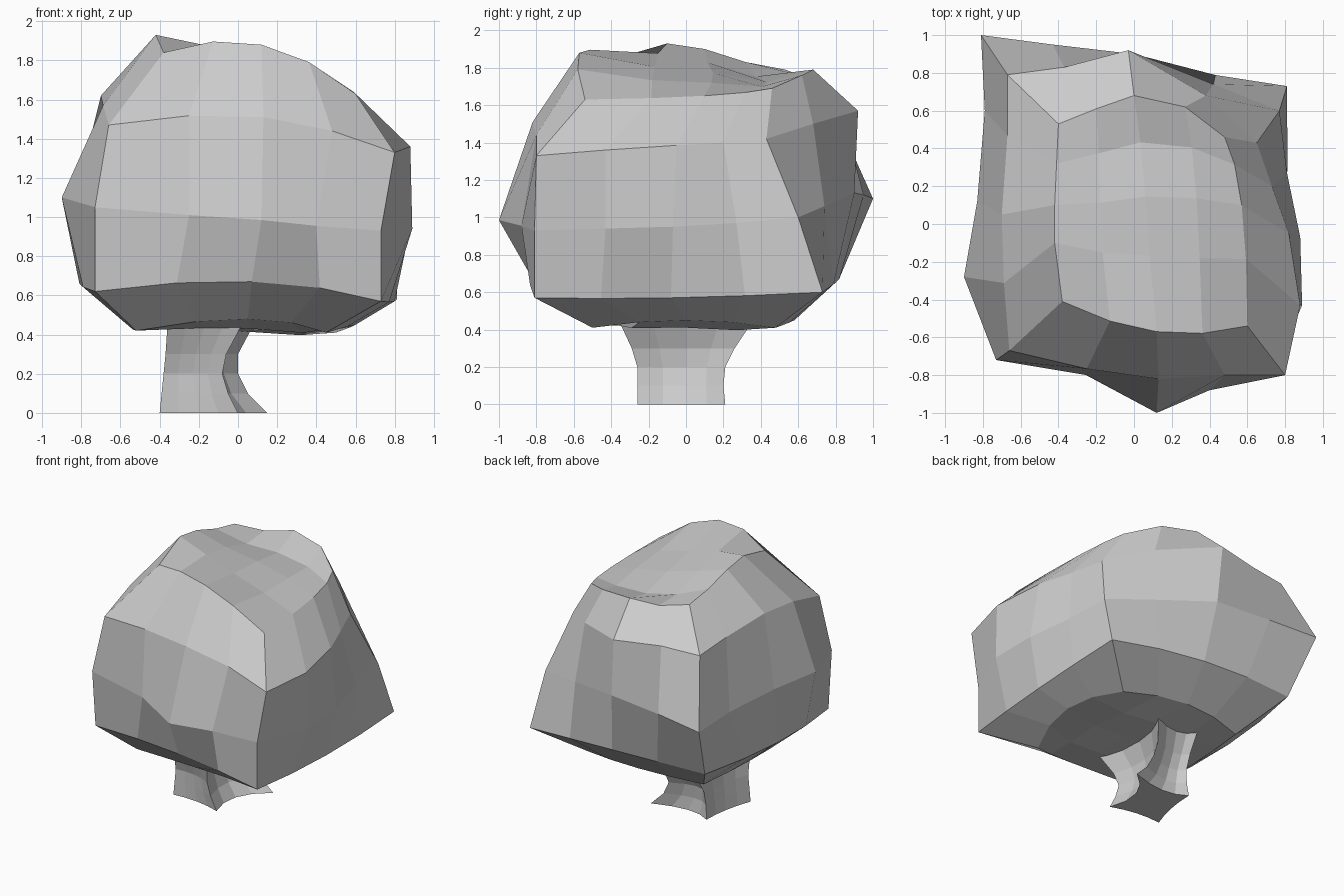
import bpy, bmesh
from mathutils import Vector

if "Cube" in bpy.data.objects:
    bpy.data.objects.remove(bpy.data.objects["Cube"])


def finish(bm, name):
    bmesh.ops.recalc_face_normals(bm, faces=bm.faces)
    mesh = bpy.data.meshes.new(name)
    bm.to_mesh(mesh)
    bm.free()
    bpy.context.collection.objects.link(bpy.data.objects.new(name, mesh))


def ring(bm, controls, bumps={}):
    """Four sides, each curved through corner, middle, corner: 16 vertices.
    bumps moves single vertices for an irregular outline."""
    c = [Vector(p) for p in controls]
    out = []
    for s in range(0, 8, 2):
        a, m, b = c[s], c[s + 1], c[(s + 2) % 8]
        out += [a, a * .375 + m * .75 - b * .125, m, b * .375 + m * .75 - a * .125]
    for i, p in bumps.items():
        out[i] = Vector(p)
    return [bm.verts.new(p) for p in out]


def bridge(bm, lower, upper):
    n = len(lower)
    for i in range(n):
        j = (i + 1) % n
        bm.faces.new((lower[i], lower[j], upper[j], upper[i]))


def patch(bm, r, dip=(0, 0, 0)):
    """Fill a 16-vertex ring with a 4 x 4 grid of quads, lowered by dip per column."""
    front, right = r[0:5], r[4:9]
    back, left = r[8:13][::-1], (r[12:16] + r[:1])[::-1]
    grid = [[None] * 5 for _ in range(5)]
    for i in range(5):
        grid[0][i], grid[4][i] = front[i], back[i]
        grid[i][0], grid[i][4] = left[i], right[i]
    for j in range(1, 4):
        for i in range(1, 4):
            u, v = i / 4, j / 4
            sides = (front[i].co * (1 - v) + back[i].co * v
                     + left[j].co * (1 - u) + right[j].co * u)
            corners = ((front[0].co * (1 - u) + front[4].co * u) * (1 - v)
                       + (back[0].co * (1 - u) + back[4].co * u) * v)
            grid[j][i] = bm.verts.new(sides - corners - Vector((0, 0, dip[i - 1])))
    for j in range(4):
        for i in range(4):
            bm.faces.new((grid[j][i], grid[j][i + 1], grid[j + 1][i + 1], grid[j + 1][i]))


# Leafy crown: uneven rings from front-left corner, counter-clockwise
under = [(-.52, -.48, .42), (.05, -.6, .48), (.45, -.5, .41), (.6, 0, .45),
         (.5, .48, .41), (0, .58, .45), (-.5, .5, .43), (-.54, 0, .43)]
rim = [(-.73, -.68, .62), (.07, -.82, .67), (.73, -.81, .57), (.8, -.08, .57),
       (.81, .73, .6), (.05, .82, .67), (-.72, .8, .68), (-.81, .05, .66)]
belly = [(-.73, -.72, 1.05), (.12, -1, .985), (.73, -.81, .93), (.88, -.07, .95),
         (.77, .6, 1.0), (0, .9, 1.13), (-.81, 1, 1.1), (-.83, .12, 1.1)]
shoulder = [(-.66, -.67, 1.47), (.13, -.82, 1.51), (.8, -.8, 1.33), (.82, -.05, 1.385),
            (.65, .43, 1.42), (-.03, .92, 1.57), (-.67, .79, 1.57), (-.7, .05, 1.62)]
top = [(-.38, -.41, 1.84), (.12, -.57, 1.88), (.6, -.54, 1.63), (.57, .1, 1.65),
       (.48, .46, 1.69), (0, .68, 1.79), (-.4, .53, 1.79), (-.42, .1, 1.9)]
belly_bumps = {1: (-.25, -.8, 1.01), 3: (.4, -.88, .955), 5: (.89, -.43, .94),
               7: (.81, .27, .97), 9: (.42, .74, 1.06), 11: (-.43, .95, 1.12),
               13: (-.79, .6, 1.1), 15: (-.9, -.28, 1.1)}
shoulder_bumps = {3: (.48, -.8, 1.44), 5: (.88, -.43, 1.36), 7: (.73, .2, 1.4),
                  9: (.38, .68, 1.5), 11: (-.37, .83, 1.58), 13: (-.67, .47, 1.59)}
top_bumps = {9: (.27, .62, 1.76), 11: (-.2, .61, 1.76), 13: (-.41, .32, 1.83),
             15: (-.42, -.1, 1.93)}

bm = bmesh.new()
rings = [ring(bm, under), ring(bm, rim), ring(bm, belly, belly_bumps),
         ring(bm, shoulder, shoulder_bumps), ring(bm, top, top_bumps)]
for lower, upper in zip(rings, rings[1:]):
    bridge(bm, lower, upper)
patch(bm, rings[0], (.04, .06, .07))
patch(bm, rings[-1], (.06, .1, .07))
finish(bm, "tree_crown")

# Trunk: four flaring corners with hollow sides
# (z, left x, front-right x, back-right x, notch x, front y, back y)
levels = [(0, -.40, .00, .15, -.02, -.26, .21),
          (.1, -.39, -.05, .05, -.08, -.26, .20),
          (.2, -.38, -.08, .00, -.11, -.26, .21),
          (.3, -.37, -.06, .00, -.10, -.29, .26),
          (.45, -.36, .02, .08, -.04, -.36, .36)]
bm = bmesh.new()
rings = []
for z, l, fr, br, n, f, b in levels:
    rings.append(ring(bm, [(l, f + .05, z), ((l + fr) / 2, f + .05, z), (fr, f, z), (n, 0, z),
                           (br, b, z), ((l + br) / 2, b - .06, z), (l + .08, b, z),
                           (l + .06, 0, z)]))
for lower, upper in zip(rings, rings[1:]):
    bridge(bm, lower, upper)
bm.faces.new(rings[0])
bm.faces.new(rings[-1])
finish(bm, "tree_trunk")
